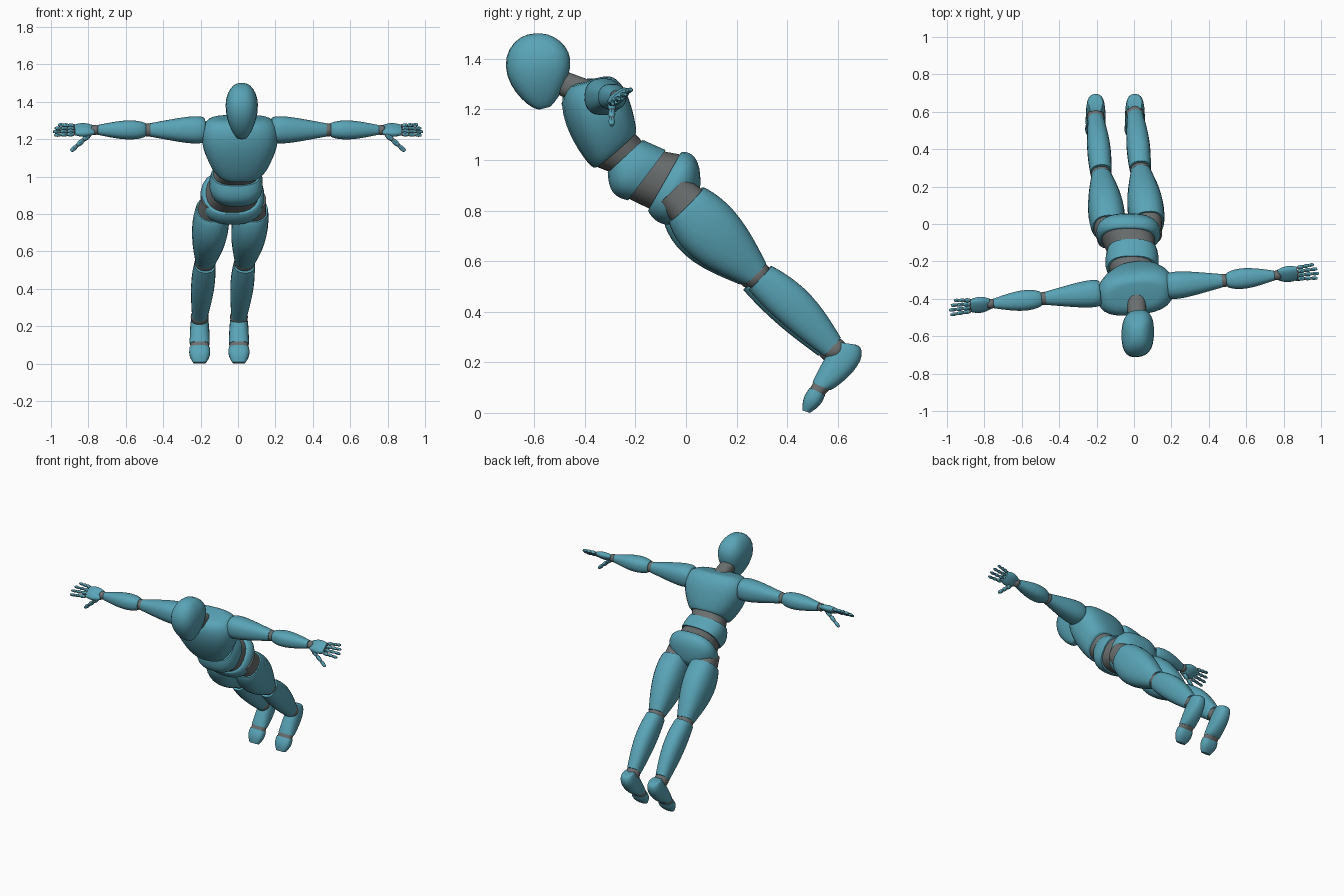
import bpy, bmesh, math
from mathutils import Vector

cube = bpy.data.objects.get("Cube")
if cube:
    bpy.data.objects.remove(cube)


def material(name, colour):
    mat = bpy.data.materials.new(name)
    mat.use_nodes = True
    mat.diffuse_color = colour
    mat.node_tree.nodes["Principled BSDF"].inputs["Base Color"].default_value = colour
    return mat


TEAL = material("teal_shell", (.1, .37, .47, 1))
GREY = material("grey_joint", (.15, .16, .16, 1))
UP = Vector((0, 0, 1))
BACKWARD = Vector((0, 1, 1))


def ring(x, half_width, back, front, yaw=0):
    """Cross-section given by its back and front points in the side plane."""
    back, front = Vector((x, *back)), Vector((x, *front))
    side = Vector((half_width, half_width * yaw, 0))
    return (back + front) / 2, side, (back - front) / 2


def superpoint(angle, power):
    """Point on a rounded square outline."""
    cosine, sine = math.cos(angle), math.sin(angle)
    return (math.copysign(abs(cosine) ** power, cosine),
            math.copysign(abs(sine) ** power, sine))


def part(name, start, end, mat, side=0, back=0, front=0, skew=1, full=1, box=2.4, sides=24, steps=14):
    """Skin between two rings that swells sideways, backward and forward."""
    bm = bmesh.new()
    outline = [superpoint(math.tau * (j + .5) / sides, 2 / box) for j in range(sides)]
    loops = []
    for i in range(steps + 1):
        t = (1 - math.cos(math.pi * i / steps)) / 2
        centre, u, v = (a.lerp(b, t) for a, b in zip(start, end))
        swell = max(math.sin(math.pi * t ** skew), 0) ** full
        depth = v.normalized() * swell / 2
        centre += depth * (back - front)
        v += depth * (back + front)
        u += u.normalized() * swell * side
        loops.append([bm.verts.new(centre + u * p + v * q) for p, q in outline])
    for low, high in zip(loops, loops[1:]):
        for j in range(sides):
            bm.faces.new((low[j - 1], low[j], high[j], high[j - 1]))
    bm.faces.new(loops[0])
    bm.faces.new(loops[-1])
    bmesh.ops.recalc_face_normals(bm, faces=bm.faces)
    for face in bm.faces:
        face.smooth = True
    for edge in bm.edges:
        edge.smooth = edge.calc_face_angle(0) < math.radians(40)
    mesh = bpy.data.meshes.new(name)
    bm.to_mesh(mesh)
    bm.free()
    mesh.materials.append(mat)
    bpy.context.collection.objects.link(bpy.data.objects.new(name, mesh))


def link(name, start, end):
    """Grey joint filling the gap between two shells."""
    shrunk = [(centre, u * .94, v * .94) for centre, u, v in (start, end)]
    part(name, *shrunk, GREY)


def limb(name, a, b, hint, r_start, r_end, mat=TEAL, flat=1, gap=.05, **swelling):
    """Shell along a bone; hint points to its back, flat scales its width."""
    axis = (b - a).normalized()
    v = (hint - axis * hint.dot(axis)).normalized()
    u = axis.cross(v) * flat
    start = a.lerp(b, gap), u * r_start, v * r_start
    end = b.lerp(a, gap), u * r_end, v * r_end
    part(name, start, end, mat, **swelling)


def ball(name, centre, radius):
    bpy.ops.mesh.primitive_uv_sphere_add(segments=16, ring_count=10, radius=radius, location=centre)
    ob = bpy.context.object
    ob.name = name
    ob.data.materials.append(GREY)
    bpy.ops.object.shade_smooth()


# Head and neck
crown = ring(.02, .015, (-.57, 1.5), (-.6, 1.5), yaw=.1)
chin = ring(.02, .02, (-.54, 1.21), (-.58, 1.2), yaw=.1)
part("head", crown, chin, TEAL, side=.07, back=.1, front=.12, skew=.75, full=.7, box=2.6)
limb("neck", Vector((.02, -.55, 1.33)), Vector((.01, -.36, 1.25)), UP, .046, .055, GREY)

# Torso, from ribcage down to pelvis
collar = ring(.01, .12, (-.32, 1.33), (-.44, 1.3), yaw=.1)
ribs = ring(.01, .12, (-.2, 1.11), (-.36, .97), yaw=.1)
part("chest", collar, ribs, TEAL, side=.085, back=.04, front=.07, skew=.6, full=.7, box=2.7)

waist_top = ring(-.01, .13, (-.17, 1.08), (-.31, .95))
waist_bottom = ring(-.01, .135, (-.08, 1.04), (-.23, .84))
part("abdomen", waist_top, waist_bottom, TEAL, side=.01, front=.03, box=2.6)

hips_top = ring(-.03, .15, (-.02, 1.03), (-.15, .8))
hips_bottom = ring(-.03, .08, (.05, .85), (-.02, .75))
part("pelvis", hips_top, hips_bottom, TEAL, side=.05, back=.06, front=.03, full=.8, box=2.6)

link("upper_waist_joint", ribs, waist_top)
link("lower_waist_joint", waist_bottom, hips_top)


def digit(name, a, b, hint, radius):
    """Three tapering finger segments with small joints."""
    for k in range(3):
        p, q = a.lerp(b, k / 3), a.lerp(b, (k + 1) / 3)
        r = radius * (1 - k / 10)
        ball(f"{name}_joint_{k + 1}", p, r * .8)
        limb(f"{name}_segment_{k + 1}", p, q, hint, r * .8, r * .6,
             side=r * .3, back=r * .3, front=r * .3, sides=10, steps=6)


def arm(label, s):
    """Arm stretched out to the side s, following the turn of the shoulders."""
    def along(distance):
        return Vector((s * distance, -.35 + s * distance / 10, 1.25))

    shoulder, elbow, wrist, knuckle, tip = map(along, (.17, .48, .765, .88, .99))
    limb(label + "_upper_arm", shoulder, elbow, UP, .06, .036,
         gap=.03, side=.018, back=.018, front=.018, skew=.5)
    ball(label + "_elbow", elbow, .036)
    limb(label + "_forearm", elbow, wrist, UP, .034, .026,
         side=.024, back=.02, front=.02, skew=.7)
    ball(label + "_wrist", wrist, .027)

    # Hand, tilted with the thumb side low
    spread = Vector((0, .8, .6))
    palm_up = Vector((0, -.6, .8))
    limb(label + "_palm", wrist, knuckle, palm_up, .014, .016,
         flat=2.4, side=.012, back=.008, front=.008, box=2.6)
    lengths = {"index": .94, "middle": 1, "ring": .92, "little": .75}
    for i, (finger, length) in enumerate(lengths.items()):
        offset = spread * (i - 1.5) / 40
        end = knuckle.lerp(tip, length) + offset * 1.25
        digit(f"{label}_{finger}", knuckle + offset, end, palm_up, .0115)
    thumb_root = wrist + Vector((s * .03, -.02, -.025))
    digit(label + "_thumb", thumb_root, thumb_root + Vector((s * .1, 0, -.09)), palm_up, .015)


def leg(label, s):
    """Trailing leg on the side s, with the foot hanging down."""
    offset = Vector((s * .105, s * .01, 0))
    hip = Vector((-.03, -.015, .83)) + offset
    knee = Vector((-.07, .27, .545)) + offset
    ankle = Vector((-.1, .58, .25)) + offset
    limb(label + "_hip_joint", hip.lerp(knee, -.2), hip.lerp(knee, .1), BACKWARD,
         .075, .09, GREY, flat=.9)
    limb(label + "_thigh", hip, knee, BACKWARD, .095, .06, flat=.9, gap=.02,
         side=.022, back=.035, front=.05, skew=.8)
    ball(label + "_knee", knee, .056)
    limb(label + "_shin", knee, ankle, BACKWARD, .066, .05, flat=.85, gap=.04,
         side=.012, back=.032, front=.012, skew=.9)
    ball(label + "_ankle", ankle, .048)

    # Foot in two shells
    x = ankle.x
    heel = ring(x, .035, (.67, .27), (.6, .28))
    arch = ring(x, .053, (.57, .09), (.5, .12))
    part(label + "_foot", heel, arch, TEAL, side=.008, back=.05, front=.01, skew=.65, full=.8)
    toe_root = ring(x, .054, (.55, .07), (.49, .1))
    toe_tip = ring(x, .034, (.49, 0), (.46, .01))
    part(label + "_toes", toe_root, toe_tip, TEAL, side=.01, back=.01, front=.01, box=2.6)
    link(label + "_toe_joint", arch, toe_root)


for label, s in (("left", 1), ("right", -1)):
    arm(label, s)
    leg(label, s)
